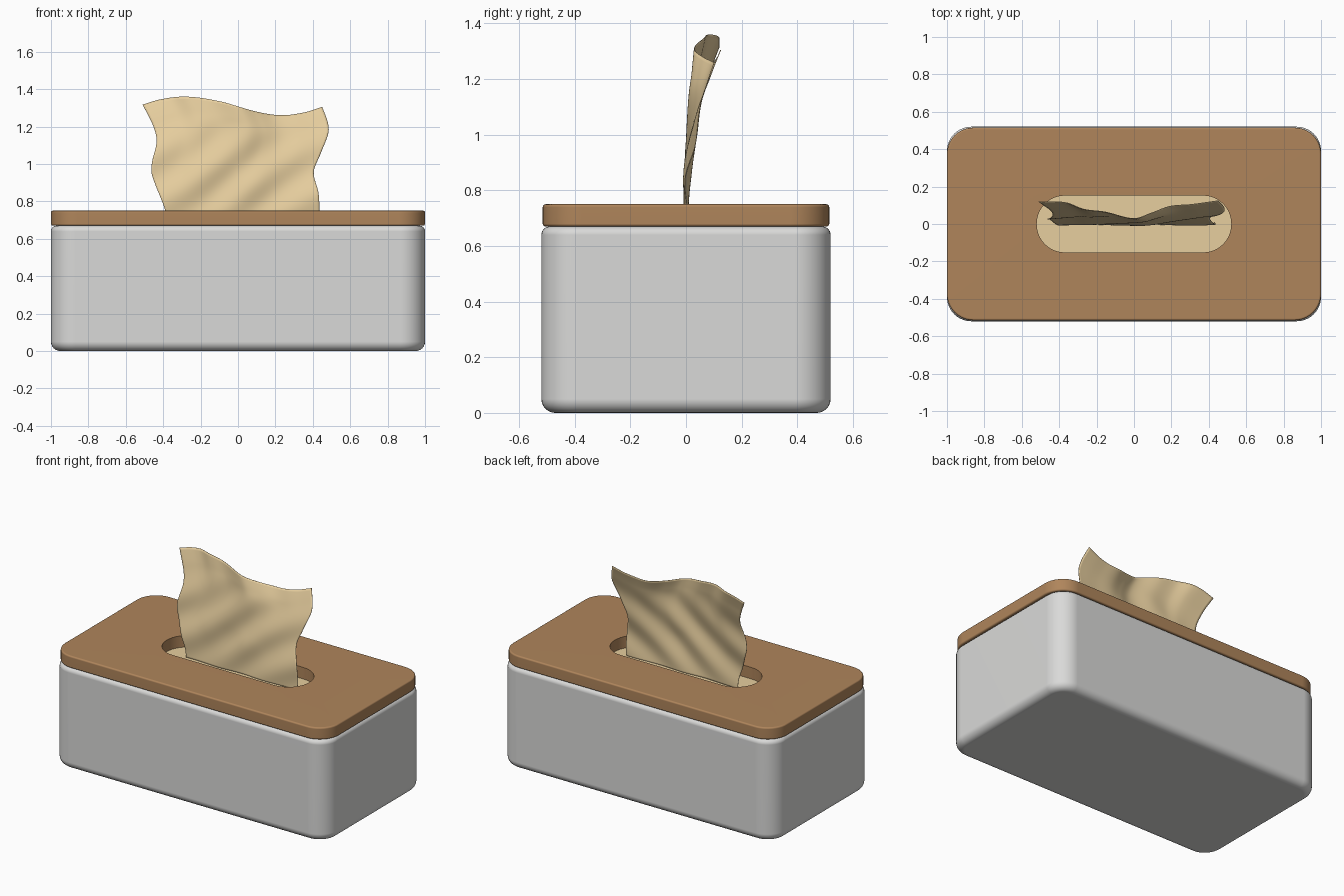
import bpy, bmesh, math

cube = bpy.data.objects.get("Cube")
if cube:
    bpy.data.objects.remove(cube, do_unlink=True)


def material(name, rgb):
    m = bpy.data.materials.new(name)
    m.use_nodes = True
    m.diffuse_color = (*rgb, 1)
    bsdf = next(n for n in m.node_tree.nodes if n.type == 'BSDF_PRINCIPLED')
    bsdf.inputs["Base Color"].default_value = (*rgb, 1)
    return m


GREY = material("light grey", (0.70, 0.70, 0.69))
WOOD = material("warm wood", (0.43, 0.235, 0.105))
TAN = material("soft tan", (0.80, 0.62, 0.345))


def finish(bm, name, mat, weighted=True):
    """Turn a bmesh into a smooth shaded object."""
    bmesh.ops.recalc_face_normals(bm, faces=bm.faces)
    mesh = bpy.data.meshes.new(name)
    bm.to_mesh(mesh)
    bm.free()
    mesh.materials.append(mat)
    ob = bpy.data.objects.new(name, mesh)
    bpy.context.collection.objects.link(ob)
    bpy.ops.object.select_all(action='DESELECT')
    ob.select_set(True)
    bpy.context.view_layer.objects.active = ob
    bpy.ops.object.shade_smooth_by_angle(angle=math.radians(35))
    if weighted:
        mod = ob.modifiers.new("Weighted Normal", 'WEIGHTED_NORMAL')
        mod.keep_sharp = True
    return ob


def ring(bm, hw, hd, r, z, inset=0, steps=10):
    """Rounded rectangle of vertices at height z."""
    verts = []
    for q, (sx, sy) in enumerate([(1, 1), (-1, 1), (-1, -1), (1, -1)]):
        for i in range(steps + 1):
            a = (q + i / steps) * math.pi / 2
            verts.append(bm.verts.new((sx * (hw - r) + (r - inset) * math.cos(a),
                                       sy * (hd - r) + (r - inset) * math.sin(a), z)))
    return verts


def bridge(bm, a, b):
    n = len(a)
    for i in range(n):
        j = (i + 1) % n
        bm.faces.new((a[i], a[j], b[j], b[i]))


def side_profile(z0, z1, low, high, steps):
    """(inset, z) pairs for a wall with rounded bottom and top edges."""
    angles = [i / steps * math.pi / 2 for i in range(steps + 1)]
    bottom = [(low * (1 - math.sin(a)), z0 + low * (1 - math.cos(a))) for a in angles]
    top = [(high * (1 - math.cos(a)), z1 - high * (1 - math.sin(a))) for a in angles]
    return bottom + top


def rounded_block(name, mat, hw, hd, r, profile, slot=None):
    """Stacked rings, closed by caps or by a slot running through."""
    bm = bmesh.new()
    rings = [ring(bm, hw, hd, r, z, inset) for inset, z in profile]
    if slot:
        rings += [ring(bm, *slot, z) for z in (profile[-1][1], profile[0][1])]
        bridge(bm, rings[-1], rings[0])
    else:
        bm.faces.new(rings[0])
        bm.faces.new(rings[-1])
    for a, b in zip(rings, rings[1:]):
        bridge(bm, a, b)
    return finish(bm, name, mat)


# Box, lid with slot, and the folded stack showing through the slot
rounded_block("box_body", GREY, 1.0, 0.52, 0.13, side_profile(0, 0.67, 0.05, 0.03, 6))
rounded_block("lid", WOOD, 1.0, 0.515, 0.14, side_profile(0.67, 0.75, 0.01, 0.01, 4),
              slot=(0.52, 0.152, 0.15))
rounded_block("tissue_stack", TAN, 0.53, 0.162, 0.16, [(0, 0.64), (0, 0.674)])


def curve(points, t):
    """Smooth interpolation through (t, value) points."""
    n = len(points)
    i = 0
    while i < n - 2 and t > points[i + 1][0]:
        i += 1

    def slope(k):
        a, b = points[max(k - 1, 0)], points[min(k + 1, n - 1)]
        return (b[1] - a[1]) / (b[0] - a[0])

    (t0, p0), (t1, p1) = points[i], points[i + 1]
    h = t1 - t0
    s = (t - t0) / h
    return (p0 * (1 + 2 * s) * (1 - s) ** 2 + p1 * s * s * (3 - 2 * s)
            + h * slope(i) * s * (1 - s) ** 2 + h * slope(i + 1) * s * s * (s - 1))


# Pulled tissue: outline curves, backward lean and diagonal folds
LEFT = [(0, -0.38), (0.13, -0.39), (0.42, -0.46), (0.52, -0.46), (0.70, -0.435), (0.83, -0.455), (1, -0.51)]
RIGHT = [(0, 0.43), (0.13, 0.435), (0.28, 0.43), (0.45, 0.405), (0.6, 0.44), (0.78, 0.483), (0.87, 0.48), (1, 0.45)]
TOP = [(0, 1.317), (0.1, 1.345), (0.24, 1.36), (0.43, 1.335), (0.63, 1.28), (0.77, 1.26), (0.9, 1.275), (1, 1.305)]
LEAN = [(0, 0.12), (0.15, 0.115), (0.25, 0.08), (0.37, 0.065), (0.53, 0.03), (0.63, 0.06), (0.73, 0.095),
        (0.85, 0.105), (1, 0.125)]

bm = bmesh.new()
NU, NV = 72, 48
grid = []
for j in range(NV + 1):
    v = j / NV
    row = []
    for i in range(NU + 1):
        u = i / NU
        x = curve(LEFT, v) * (1 - u) + curve(RIGHT, v) * u
        z = 0.67 + (curve(TOP, u) - 0.67) * v
        fold = math.sin(15 * x - 20 * z + 2 + 0.8 * math.sin(6 * x))
        y = curve(LEAN, u) * v ** 2.2 + 0.011 * fold * math.sin(math.pi * min(v + 0.12, 1))
        row.append(bm.verts.new((x, y, z)))
    grid.append(row)
for a, b in zip(grid, grid[1:]):
    for i in range(NU):
        bm.faces.new((a[i], a[i + 1], b[i + 1], b[i]))
tissue = finish(bm, "pulled_tissue", TAN, weighted=False)
mod = tissue.modifiers.new("Thickness", 'SOLIDIFY')
mod.thickness = 0.003
mod.offset = 0
